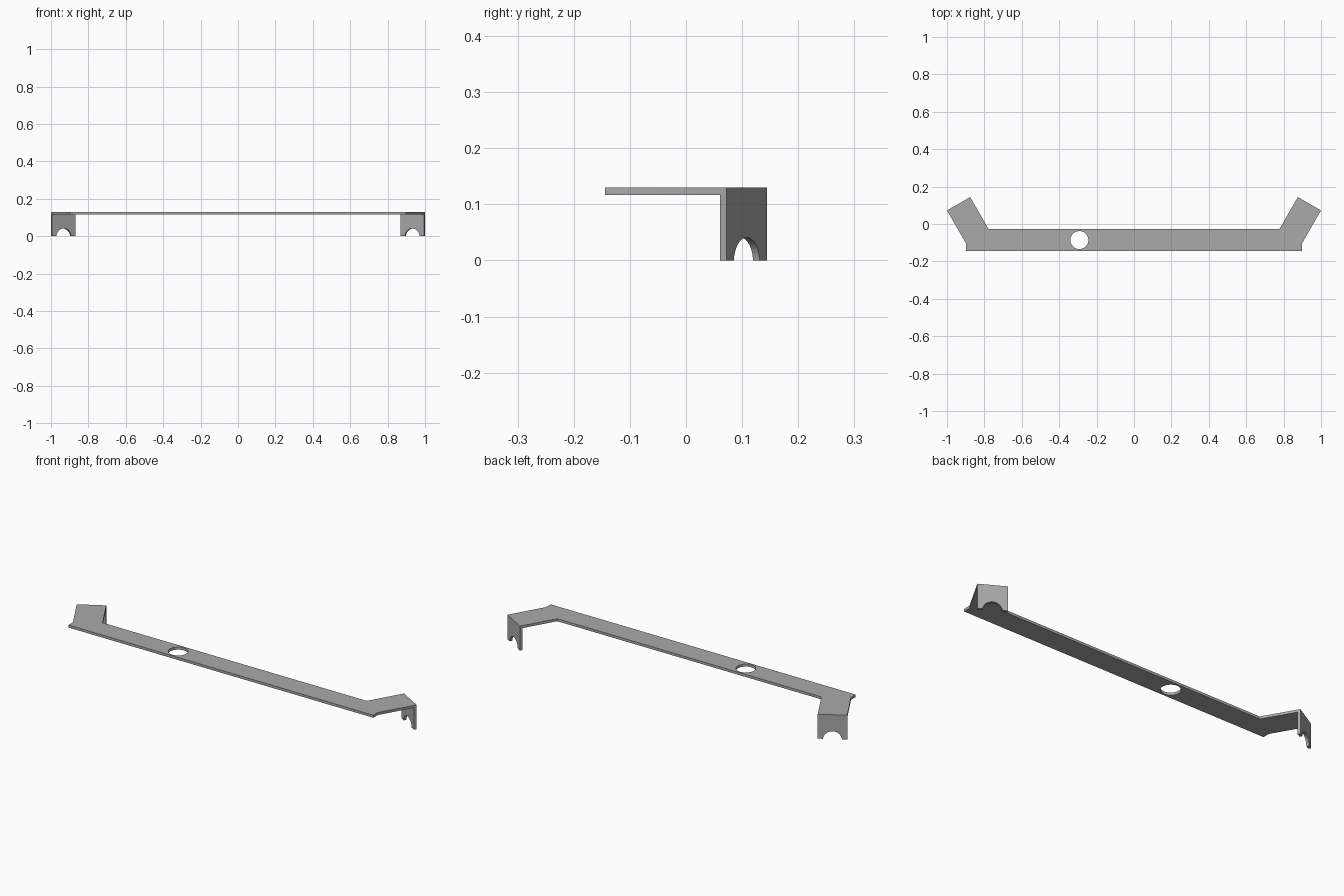
import bpy
from math import sin, cos, pi, radians
from mathutils import Matrix, Vector

cube = bpy.data.objects.get("Cube")
if cube:
    bpy.data.objects.remove(cube)

TOP, THICK = 0.13, 0.0135
TAB_W, TAB_H = 0.143, TOP - THICK

steel = bpy.data.materials.new("plain grey steel")
steel.use_nodes = True
grey = (0.4, 0.4, 0.4, 1)
steel.diffuse_color = grey
steel.node_tree.nodes["Principled BSDF"].inputs["Base Color"].default_value = grey


def arc(cx, cy, r, start, end, n):
    return [(cx + r * cos(start + (end - start) * i / n),
             cy + r * sin(start + (end - start) * i / n)) for i in range(n + 1)]


def sheet(name, loops, matrix):
    """Flat sheet cut from closed outlines (inner outlines become holes)."""
    curve = bpy.data.curves.new(name, "CURVE")
    curve.dimensions = "2D"
    curve.fill_mode = "BOTH"
    curve.extrude = THICK / 2
    for pts in loops:
        spline = curve.splines.new("POLY")
        spline.points.add(len(pts) - 1)
        for point, (x, y) in zip(spline.points, pts):
            point.co = (x, y, 0, 1)
        spline.use_cyclic_u = True
    obj = bpy.data.objects.new(name, curve)
    bpy.context.collection.objects.link(obj)
    obj.matrix_world = matrix
    bpy.ops.object.select_all(action="DESELECT")
    obj.select_set(True)
    bpy.context.view_layer.objects.active = obj
    bpy.ops.object.convert(target="MESH")
    obj = bpy.context.object
    obj.data.materials.clear()
    obj.data.materials.append(steel)
    bpy.ops.object.shade_smooth_by_angle(angle=radians(30))
    return obj


# Long bar with two angled arms and one round hole
right_half = [(0.897, -0.144), (0.897, -0.106), (1.0, 0.0725),
              (0.876, 0.144), (0.777, -0.028)]
outline = right_half + [(-x, y) for x, y in reversed(right_half)]
hole = arc(-0.292, -0.086, 0.048, 0, 2 * pi, 48)[:-1]
sheet("mounting_bar", [outline, hole],
      Matrix.Translation((0, 0, TOP - THICK / 2)))

# Downturned end tabs with an arched notch
half = TAB_W / 2
notch = arc(0, -0.005, 0.0463, pi - 0.108, 0.108, 32)
tab = [(-half, 0)] + notch + [(half, 0), (half, TAB_H), (-half, TAB_H)]
for side, name in ((1, "left_end_tab"), (-1, "right_end_tab")):
    out = Vector((side * 0.5, 0.866, 0))
    up = Vector((0, 0, 1))
    across = up.cross(out)
    centre = Vector((side * 0.938, 0.10825, 0)) - out * THICK / 2
    frame = Matrix((across, up, out)).transposed().to_4x4()
    sheet(name, [tab], Matrix.Translation(centre) @ frame)
